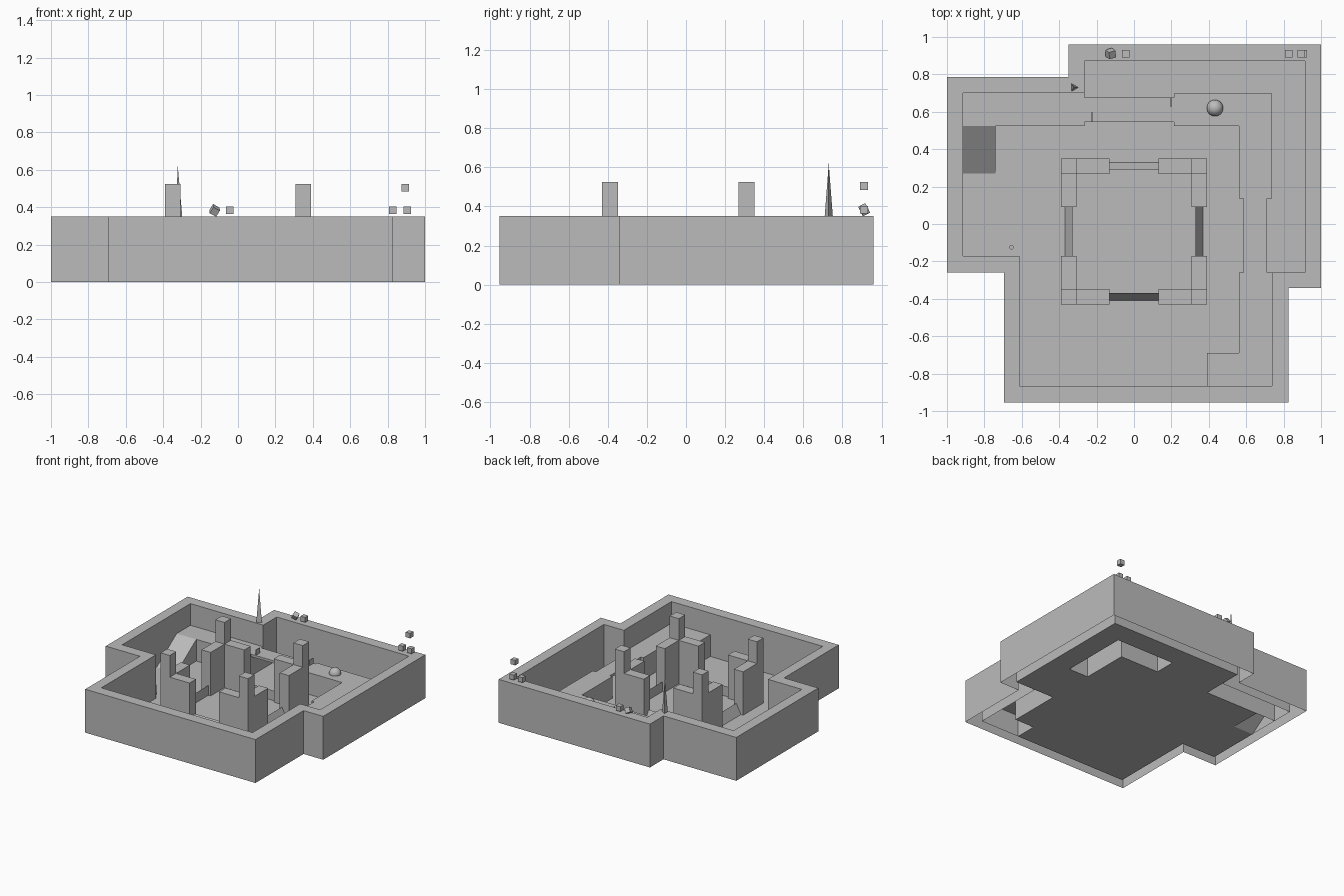
import bpy
import bmesh
from mathutils import Vector

old = bpy.data.objects.get("Cube")
if old:
    bpy.data.objects.remove(old)

grey = bpy.data.materials.new("plain_grey")
grey.use_nodes = True
grey.diffuse_color = (0.5, 0.5, 0.5, 1)
grey.node_tree.nodes["Principled BSDF"].inputs["Base Color"].default_value = (0.5, 0.5, 0.5, 1)

STEP = 0.175            # height of one level
WALL = 2 * STEP
TOWER = 3 * STEP


def finish(name, bm):
    mesh = bpy.data.meshes.new(name)
    bm.to_mesh(mesh)
    bm.free()
    mesh.materials.append(grey)
    obj = bpy.data.objects.new(name, mesh)
    bpy.context.scene.collection.objects.link(obj)
    return obj


def skirt(bm, outline, z0, z1, inward=False):
    """Vertical faces along a counter-clockwise outline."""
    low = [bm.verts.new((x, y, z0)) for x, y in outline]
    high = [bm.verts.new((x, y, z1)) for x, y in outline]
    for i in range(len(outline)):
        j = (i + 1) % len(outline)
        quad = [low[i], low[j], high[j], high[i]]
        bm.faces.new(quad[::-1] if inward else quad)


def cap(bm, loops, z):
    """Flat upward surface bounded by loops; inner loops become holes."""
    edges = []
    for loop in loops:
        vs = [bm.verts.new((x, y, z)) for x, y in loop]
        edges += [bm.edges.new((vs[i - 1], vs[i])) for i in range(len(vs))]
    made = bmesh.ops.triangle_fill(bm, edges=edges, use_beauty=True, normal=Vector((0, 0, 1)))
    faces = [f for f in made["geom"] if isinstance(f, bmesh.types.BMFace)]
    for f in faces:
        f.normal_update()
        if f.normal.z < 0:
            f.normal_flip()


def shell(name, outline, height):
    """Raised block with an open underside."""
    bm = bmesh.new()
    skirt(bm, outline, 0, height)
    cap(bm, [outline], height)
    return finish(name, bm)


def box(name, x0, x1, y0, y1, z0, z1):
    bm = bmesh.new()
    bmesh.ops.create_cube(bm, size=1)
    for v in bm.verts:
        v.co = (x1 if v.co.x > 0 else x0, y1 if v.co.y > 0 else y0, z1 if v.co.z > 0 else z0)
    return finish(name, bm)


def rect(x0, x1, y0, y1):
    return [(x0, y0), (x1, y0), (x1, y1), (x0, y1)]


# Perimeter wall, hollow underneath
outer = [(-1, 0.787), (-1, -0.258), (-0.695, -0.258), (-0.695, -0.955), (0.825, -0.955),
         (0.825, -0.342), (1, -0.342), (1, 0.96), (-0.35, 0.96), (-0.35, 0.787)]
inner = [(-0.915, 0.70), (-0.915, -0.17), (-0.613, -0.17), (-0.613, -0.867), (0.737, -0.867),
         (0.737, -0.26), (0.915, -0.26), (0.915, 0.872), (-0.265, 0.872), (-0.265, 0.70)]
bm = bmesh.new()
skirt(bm, outer, 0, WALL)
skirt(bm, inner, 0, WALL, inward=True)
cap(bm, [outer, inner], WALL)
finish("perimeter_wall", bm)

# Raised walkway blocks
corner_block = [(0.215, 0.525), (0.562, 0.525), (0.562, 0.137), (0.737, 0.137), (0.737, 0.697), (0.215, 0.697)]
side_block = [(0.39, -0.867), (0.737, -0.867), (0.737, -0.26), (0.562, -0.26), (0.562, -0.69), (0.39, -0.69)]
shell("corner_walkway", corner_block, STEP)
shell("side_walkway", side_block, STEP)
shell("back_walkway", rect(-0.915, -0.265, 0.525, 0.70), STEP)

# Floor, cut away below the blocks
floor = [(-0.265, 0.872), (-0.265, 0.525), (-0.74, 0.525), (-0.74, 0.27), (-0.915, 0.27)]
floor += inner[1:4] + side_block[:1] + side_block[:2:-1] + inner[5:8]
bm = bmesh.new()
cap(bm, [floor, corner_block], 0)
finish("floor", bm)

# Ramp up to the back walkway
bm = bmesh.new()
a, b, c, d, e, f = [bm.verts.new(p) for p in (
    (-0.915, 0.27, 0), (-0.74, 0.27, 0), (-0.74, 0.525, STEP), (-0.915, 0.525, STEP),
    (-0.74, 0.525, 0), (-0.915, 0.525, 0))]
for face in ((a, b, c, d), (b, e, c), (a, d, f)):
    bm.faces.new(face)
finish("ramp", bm)

# Bridges between the blocks
box("back_bridge", -0.265, 0.215, 0.545, 0.677, STEP - 0.02, STEP)
box("side_bridge", 0.585, 0.71, -0.26, 0.137, STEP - 0.02, STEP)
box("bridge_marker_a", -0.227, -0.223, 0.548, 0.6, STEP, STEP + 0.045)
box("bridge_marker_b", 0.196, 0.2, 0.625, 0.675, STEP, STEP + 0.045)

# Central keep: four corner towers, each with two lower arms
CY = -0.04
for sx, side in ((-1, "right"), (1, "left")):
    for sy, end in ((-1, "front"), (1, "back")):
        def part(name, u0, u1, v0, v1, h):
            xs = sorted((sx * u0, sx * u1))
            ys = sorted((CY + sy * v0, CY + sy * v1))
            box(f"{end}_{side}_{name}", *xs, *ys, 0, h)
        part("tower", 0.308, 0.39, 0.308, 0.39, TOWER)
        part("arm_across", 0.132, 0.308, 0.308, 0.39, WALL)
        part("arm_along", 0.308, 0.39, 0.132, 0.308, WALL)

# Low sloped barriers closing the keep's four gaps
for dx, dy, name in ((0, -1, "front"), (1, 0, "left"), (0, 1, "back"), (-1, 0, "right")):
    out, along = Vector((dx, dy, 0)), Vector((-dy, dx, 0))
    mid = Vector((0, CY, 0))
    bm = bmesh.new()
    ends = []
    for s in (-0.132, 0.132):
        base = mid + along * s
        ends.append([bm.verts.new(base + out * r + Vector((0, 0, z)))
                     for r, z in ((0.328, 0), (0.37, 0), (0.328, 0.08))])
    p, q = ends
    for face in ((p[1], q[1], q[2], p[2]), (p[2], q[2], q[0], p[0]),
                 (p[0], p[1], p[2]), (q[0], q[2], q[1])):
        bm.faces.new(face)
    finish(f"{name}_barrier", bm)

# Ball on the corner walkway
bm = bmesh.new()
bmesh.ops.create_uvsphere(bm, u_segments=32, v_segments=16, radius=0.044)
for face in bm.faces:
    face.smooth = True
finish("ball", bm).location = (0.433, 0.62, STEP + 0.005)

# Three-sided spike on the wall
bm = bmesh.new()
bmesh.ops.create_cone(bm, cap_ends=True, segments=3, radius1=0.024, radius2=0, depth=0.27)
spike = finish("spike", bm)
spike.location = (-0.322, 0.73, WALL + 0.135)
spike.rotation_euler.z = -1.571

# Small post on the floor
bm = bmesh.new()
bmesh.ops.create_cone(bm, cap_ends=True, segments=16, radius1=0.012, radius2=0.012, depth=0.08)
finish("post", bm).location = (-0.655, -0.125, 0.04)

# Loose cubes above the back wall
for i, (x, z, turn) in enumerate(((0.828, 0.383, 0), (0.905, 0.383, 0), (0.893, 0.505, 0),
                                  (-0.045, 0.383, 0), (-0.125, 0.383, 1))):
    h = 0.02
    cube = box(f"loose_cube_{i + 1}", -h, h, -h, h, -h, h)
    cube.location = (x, 0.911, z)
    cube.rotation_euler = (0.5 * turn, 0.45 * turn, 0.3 * turn)
